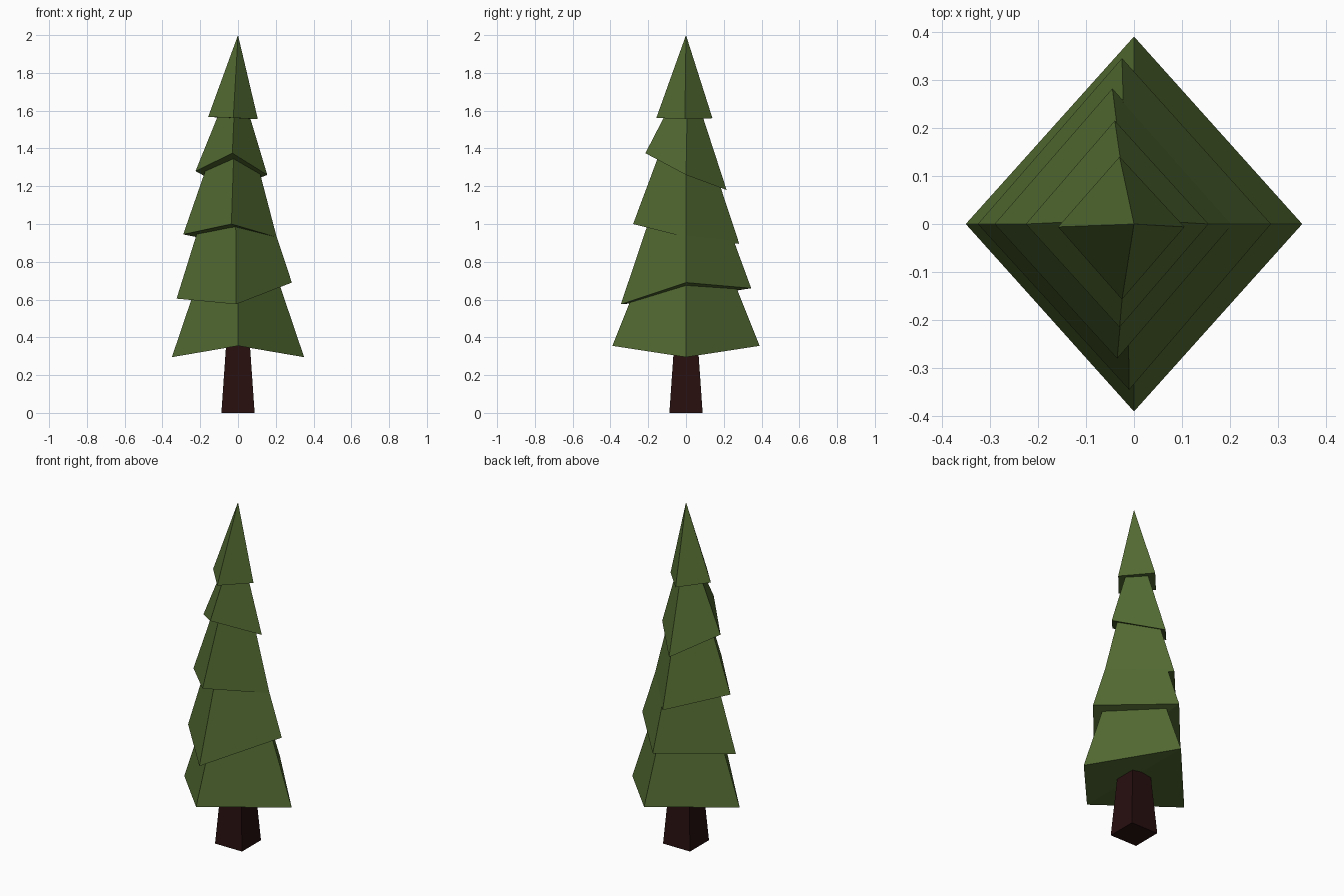
import bpy
import bmesh

cube = bpy.data.objects.get("Cube")
if cube:
    bpy.data.objects.remove(cube, do_unlink=True)


def make_material(name, color):
    mat = bpy.data.materials.new(name)
    mat.use_nodes = True
    mat.diffuse_color = color
    mat.node_tree.nodes["Principled BSDF"].inputs["Base Color"].default_value = color
    return mat


def make_object(name, bm, mat):
    bmesh.ops.recalc_face_normals(bm, faces=bm.faces)
    mesh = bpy.data.meshes.new(name)
    bm.to_mesh(mesh)
    bm.free()
    mesh.materials.append(mat)
    obj = bpy.data.objects.new(name, mesh)
    bpy.context.collection.objects.link(obj)
    return obj


def make_tier(name, left, right, front, back, apex, mat):
    """Four-sided pyramid with uneven skirt corners and a folded underside."""
    bm = bmesh.new()
    l, r, f, b, a = [bm.verts.new(p) for p in (left, right, front, back, apex)]
    ring = [f, l, b, r]
    for i, v in enumerate(ring):
        bm.faces.new((v, ring[(i + 1) % 4], a))
    # underside creased along the front-back diagonal
    bm.faces.new((f, b, l))
    bm.faces.new((f, r, b))
    return make_object(name, bm, mat)


green = make_material("needle green", (0.084, 0.144, 0.031, 1))
brown = make_material("bark brown", (0.021, 0.0048, 0.0048, 1))

# Foliage tiers: right, left, front and back corners, then the peak
tiers = {
    "foliage_bottom": ((-0.35, 0, 0.295), (0.35, 0, 0.295),
                       (0, -0.39, 0.355), (0, 0.39, 0.355), (0, 0, 1.33)),
    "foliage_lower": ((-0.325, 0, 0.605), (0.285, 0, 0.69),
                      (-0.01, -0.345, 0.575), (-0.025, 0.345, 0.66), (-0.015, 0, 1.6)),
    "foliage_middle": ((-0.29, 0, 0.945), (0.205, 0, 0.93),
                       (-0.035, -0.28, 1.0), (-0.045, 0.282, 0.895), (-0.01, 0, 1.75)),
    "foliage_upper": ((-0.225, 0, 1.28), (0.155, 0, 1.26),
                      (-0.03, -0.215, 1.375), (-0.04, 0.215, 1.18), (-0.01, 0.01, 1.81)),
    "foliage_top": ((-0.158, -0.006, 1.567), (0.105, -0.006, 1.555),
                    (-0.025, -0.157, 1.562), (-0.03, 0.14, 1.56), (0, 0, 2)),
}
for name, points in tiers.items():
    make_tier(name, *points, green)

# Tapered square trunk
bm = bmesh.new()
bmesh.ops.create_cube(bm, size=1)
for v in bm.verts:
    upper = v.co.z > 0
    half = 0.063 if upper else 0.088
    v.co = (half if v.co.x > 0 else -half, half if v.co.y > 0 else -half, 0.36 if upper else 0)
make_object("trunk", bm, brown)
